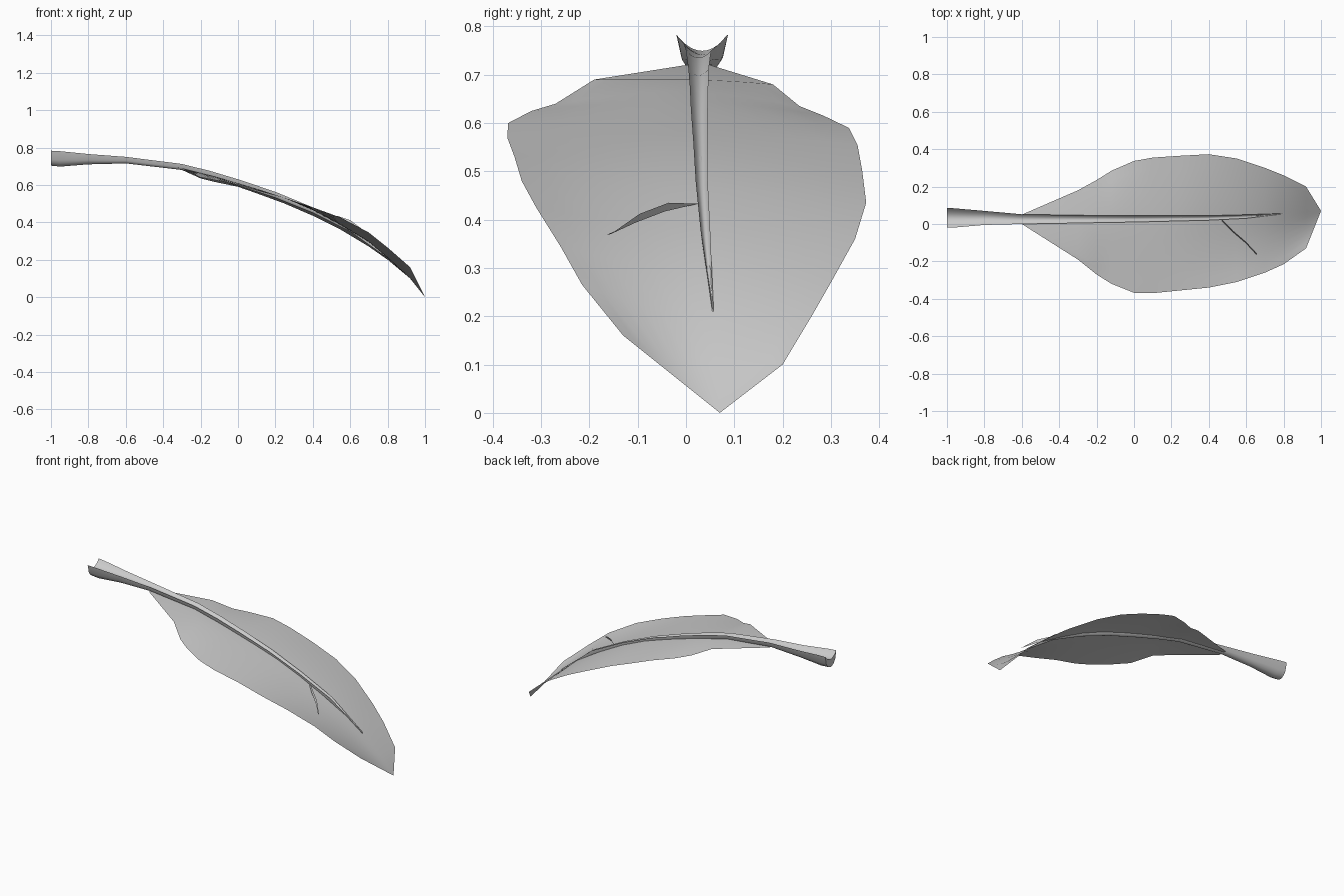
import bpy
import bmesh
from mathutils import Vector

cube = bpy.data.objects.get("Cube")
if cube:
    bpy.data.objects.remove(cube, do_unlink=True)

# One plain grey for the whole leaf
grey = bpy.data.materials.new("leaf grey")
grey.use_nodes = True
colour = (0.6, 0.6, 0.6, 1.0)
grey.diffuse_color = colour
grey.node_tree.nodes["Principled BSDF"].inputs["Base Color"].default_value = colour


def loft(name, rows, closed=False, cap=False, angle=1.0):
    """Skin a list of equally long point rows and shade the result smoothly."""
    bm = bmesh.new()
    grid = [[bm.verts.new(point) for point in row] for row in rows]
    count = len(grid[0])
    for near, far in zip(grid, grid[1:]):
        for i in range(count if closed else count - 1):
            j = (i + 1) % count
            bm.faces.new((near[i], far[i], far[j], near[j]))
    if cap:
        bm.faces.new(grid[0])
        bm.faces.new(grid[-1])
    bmesh.ops.remove_doubles(bm, verts=bm.verts, dist=0.0002)
    if closed:
        bmesh.ops.recalc_face_normals(bm, faces=bm.faces)
    mesh = bpy.data.meshes.new(name)
    bm.to_mesh(mesh)
    bm.free()
    mesh.materials.append(grey)
    obj = bpy.data.objects.new(name, mesh)
    bpy.context.collection.objects.link(obj)
    bpy.ops.object.select_all(action="DESELECT")
    obj.select_set(True)
    bpy.context.view_layer.objects.active = obj
    bpy.ops.object.shade_smooth_by_angle(angle=angle)
    return obj


def blade_row(x, y_right, z_right, z_mid, y_left, z_left, steps=12):
    """A curved strip of points across the blade: right edge, midrib, left edge."""
    row = []
    y_mid = (y_right + y_left) / 2
    for i in range(steps + 1):
        t = 2 * i / steps - 1
        y = y_mid + t * (y_left - y_right) / 2
        edge = z_left if t > 0 else z_right
        row.append(Vector((x, y, z_mid + (edge - z_mid) * abs(t) ** 1.7)))
    return row


# Blade: x, right edge y and z, middle z, left edge y and z
blade_stations = [
    (-0.6, 0, 0.72, 0.72, 0.05, 0.72),
    (-0.3, -0.19, 0.69, 0.69, 0.18, 0.68),
    (-0.2, -0.27, 0.64, 0.665, 0.235, 0.635),
    (-0.12, -0.32, 0.625, 0.645, 0.285, 0.615),
    (0, -0.368, 0.6, 0.61, 0.337, 0.59),
    (0.1, -0.37, 0.57, 0.58, 0.355, 0.555),
    (0.25, -0.355, 0.53, 0.53, 0.365, 0.5),
    (0.4, -0.34, 0.48, 0.465, 0.373, 0.435),
    (0.55, -0.31, 0.425, 0.385, 0.35, 0.36),
    (0.7, -0.26, 0.345, 0.295, 0.3, 0.27),
    (0.8, -0.215, 0.265, 0.21, 0.26, 0.2),
    (0.92, -0.13, 0.16, 0.1, 0.2, 0.1),
    (1, 0.07, 0, 0, 0.07, 0),
]
loft("leaf_blade", [blade_row(*station) for station in blade_stations])


def stem_ring(x, y_low, y_high, z_top, z_bottom, steps=10):
    """A gutter-shaped section: rounded below, hollowed along the top."""
    middle, half = (y_low + y_high) / 2, (y_high - y_low) / 2
    height = z_top - z_bottom
    spread = [2 * i / steps - 1 for i in range(steps + 1)]
    top = [(x, middle + half * u, z_top - 0.42 * height * (1 - u * u)) for u in spread]
    under = [(x, middle + half * u, z_top - height * (1 - u * u) ** 0.5)
             for u in reversed(spread[1:-1])]
    return top + under


# Stalk running into the midrib: x, low y, high y, top z, bottom z
stem_stations = [
    (-1, -0.02, 0.087, 0.783, 0.703),
    (-0.95, -0.018, 0.083, 0.78, 0.698),
    (-0.8, -0.005, 0.07, 0.765, 0.71),
    (-0.6, 0, 0.052, 0.75, 0.715),
    (-0.3, 0.005, 0.047, 0.712, 0.68),
    (-0.15, 0.008, 0.046, 0.675, 0.64),
    (0, 0.01, 0.045, 0.63, 0.595),
    (0.2, 0.015, 0.045, 0.563, 0.53),
    (0.4, 0.02, 0.045, 0.48, 0.45),
    (0.6, 0.03, 0.05, 0.38, 0.35),
    (0.8, 0.054, 0.057, 0.217, 0.208),
]
loft("stem_and_midrib", [stem_ring(*station) for station in stem_stations],
     closed=True, cap=True)

# Small side vein: a thin upright sliver, given as x, y, top z, height
sliver = [(0.47, 0.02, 0.433, 0.002), (0.53, -0.04, 0.435, 0.018),
          (0.6, -0.1, 0.412, 0.018), (0.655, -0.16, 0.37, 0.001)]
loft("side_vein", [[(x, y - 0.004, z - h), (x, y + 0.004, z)]
                   for x, y, z, h in sliver])
